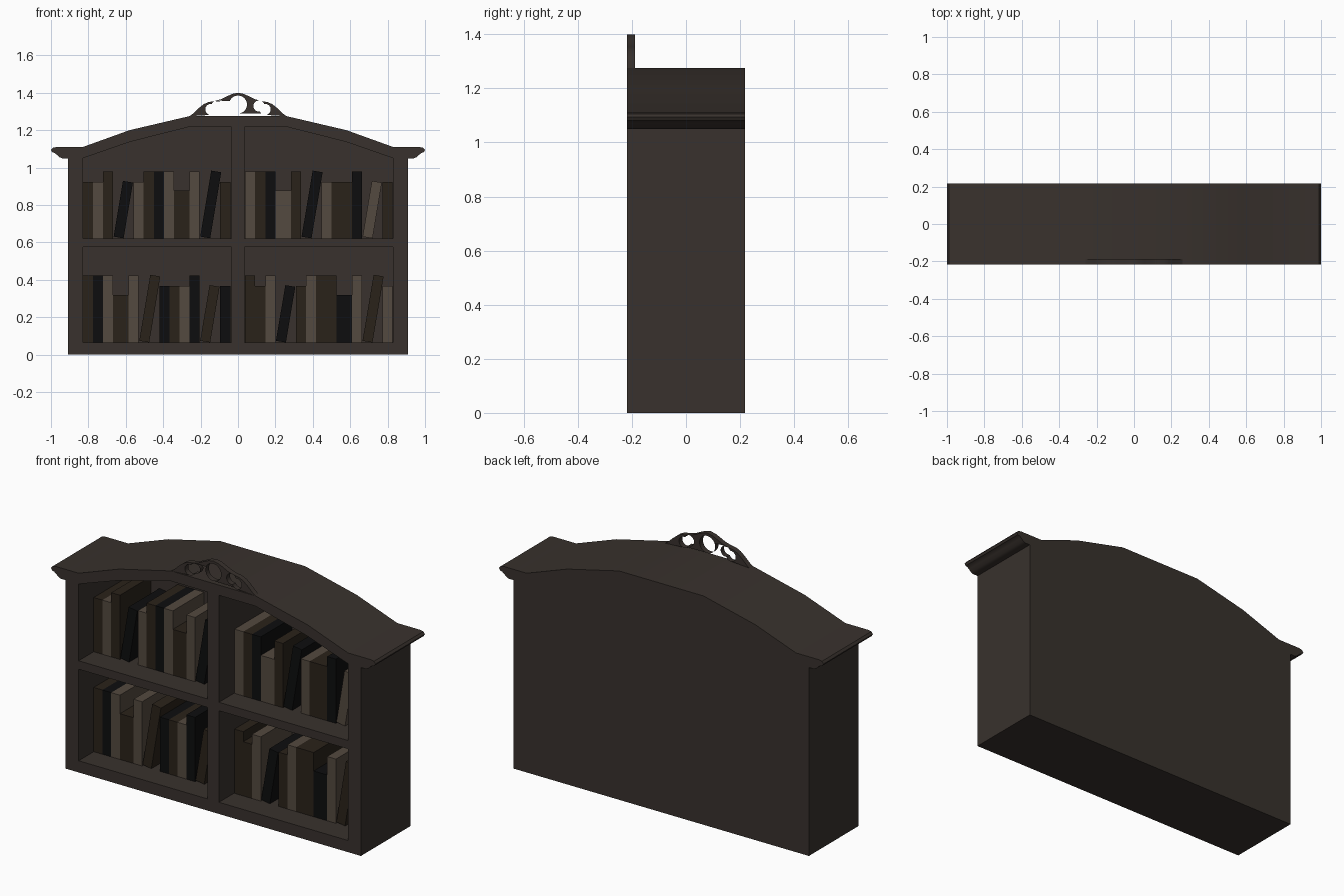
import bpy, bmesh
from math import radians, pi, cos, sin, acos, atan2, hypot
from mathutils import Matrix

if "Cube" in bpy.data.objects:
    bpy.data.objects.remove(bpy.data.objects["Cube"])

FRONT, BACK, PANEL = -0.2175, 0.2175, 0.19


def material(name, rgb):
    m = bpy.data.materials.new(name)
    m.diffuse_color = (*rgb, 1)
    m.use_nodes = True
    m.node_tree.nodes["Principled BSDF"].inputs["Base Color"].default_value = m.diffuse_color
    return m


WOOD = material("dark_wood", (0.040, 0.031, 0.026))
BOOK_MATS = {"t": material("tan_cover", (0.088, 0.067, 0.050)),
             "b": material("brown_cover", (0.023, 0.016, 0.010)),
             "k": material("black_cover", (0.004, 0.0042, 0.0045))}


def add_mesh(name, mesh, mat):
    mesh.materials.clear()
    mesh.materials.append(mat)
    ob = bpy.data.objects.new(name, mesh)
    bpy.context.collection.objects.link(ob)
    return ob


def plate(name, loops, y0, y1):
    """Extrude a front-view (x, z) outline with holes from y0 to y1."""
    cu = bpy.data.curves.new(name, 'CURVE')
    cu.dimensions, cu.fill_mode, cu.extrude = '2D', 'BOTH', (y1 - y0) / 2
    for pts in loops:
        s = cu.splines.new('POLY')
        s.points.add(len(pts) - 1)
        for p, (x, z) in zip(s.points, pts):
            p.co = (x, z, 0, 1)
        s.use_cyclic_u = True
    tmp = bpy.data.objects.new("tmp", cu)
    bpy.context.collection.objects.link(tmp)
    mesh = bpy.data.meshes.new_from_object(tmp)
    bpy.data.objects.remove(tmp)
    mesh.transform(Matrix.Translation((0, (y0 + y1) / 2, 0)) @ Matrix.Rotation(pi / 2, 4, 'X'))
    bm = bmesh.new()
    bm.from_mesh(mesh)
    bmesh.ops.remove_doubles(bm, verts=bm.verts, dist=1e-5)
    bmesh.ops.recalc_face_normals(bm, faces=bm.faces)
    bm.to_mesh(mesh)
    bm.free()
    ob = add_mesh(name, mesh, WOOD)
    bpy.ops.object.select_all(action='DESELECT')
    ob.select_set(True)
    bpy.context.view_layer.objects.active = ob
    bpy.ops.object.shade_smooth_by_angle(angle=radians(30))
    return ob


def mirror(pts):
    return [(-x, z) for x, z in reversed(pts)]


def arc(cx, cz, r, a0, a1, n=20):
    return [(cx + r * cos(a0 + (a1 - a0) * i / n), cz + r * sin(a0 + (a1 - a0) * i / n))
            for i in range(n)]


# Carcass: arched case outline with moulded eaves, and four compartments
side = [(0.91, 0), (0.91, 1.05), (0.94, 1.05), (0.955, 1.056), (0.97, 1.07), (0.98, 1.078),
        (0.993, 1.082), (1.0, 1.094), (0.99, 1.106), (0.97, 1.11), (0.83, 1.11),
        (0.58, 1.20), (0.26, 1.275)]
outline = side + mirror(side)
lower = [(0.035, 0.065), (0.83, 0.065), (0.83, 0.575), (0.035, 0.575)]
upper = [(0.035, 0.622), (0.83, 0.622), (0.83, 1.05), (0.58, 1.137), (0.26, 1.218), (0.035, 1.218)]
plate("case_frame", [outline, lower, mirror(lower), upper, mirror(upper)], FRONT, PANEL)
plate("back_panel", [outline], PANEL, BACK)

# Pierced crest on the front edge of the roof
half = [(0.26, 1.275), (0.245, 1.285), (0.21, 1.318), (0.185, 1.338), (0.16, 1.35), (0.125, 1.356),
        (0.09, 1.366), (0.055, 1.383), (0.03, 1.394)]
crest = half + [(0, 1.40)] + mirror(half)
(ax, az), (bx, bz), r = (0.112, 1.329), (0.145, 1.311), 0.03
th = atan2(bz - az, bx - ax)
al = acos(hypot(bx - ax, bz - az) / 2 / r)
twin = arc(ax, az, r, th + al, th + 2 * pi - al) + arc(bx, bz, r, th + pi + al, th + 3 * pi - al)
plate("crest", [crest, arc(0, 1.337, 0.048, 0, 2 * pi, 32), twin, mirror(twin)], FRONT, -0.188)


# Books: colour letter, size letter (Short, Medium, Tall), slash = leaning
def book(name, x, z, w, h, lean, mat):
    bm = bmesh.new()
    bmesh.ops.create_cube(bm, size=1)
    y0, y1 = -0.085, 0.188
    bm.transform(Matrix.Translation((-w / 2, 0, h / 2)) @ Matrix.Diagonal((w, y1 - y0, h, 1)))
    bm.transform(Matrix.Translation((x + w * cos(lean), (y0 + y1) / 2, z))
                 @ Matrix.Rotation(lean, 4, 'Y'))
    mesh = bpy.data.meshes.new(name)
    bm.to_mesh(mesh)
    bm.free()
    add_mesh(name, mesh, mat)


HEIGHT = {"S": 0.255, "M": 0.302, "T": 0.358}
ROWS = [("upper_left", -0.83, 0.622, "bM tM bT kM/ tM bT kT tT bS tT kT/ bM"),
        ("upper_right", 0.038, 0.622, "tT bT kT tS bT kT/ tM bM bM kT tM/ bM"),
        ("lower_left", -0.83, 0.065, "bT kT tT bS tT bT/ kM bM tM kT bM/ kM"),
        ("lower_right", 0.038, 0.065, "bT bM tT kM/ bM tT bT bT kS tT bT/ tM")]
for row, x, z, books in ROWS:
    for i, b in enumerate(books.split()):
        leaning = b.endswith("/")
        w = 0.083 if b[1] == "S" else 0.054
        book(f"book_{row}_{i + 1}", x + (0.003 if leaning else 0), z, w, HEIGHT[b[1]],
             radians(9.5) if leaning else 0, BOOK_MATS[b[0]])
        x += 0.11 if leaning else w
